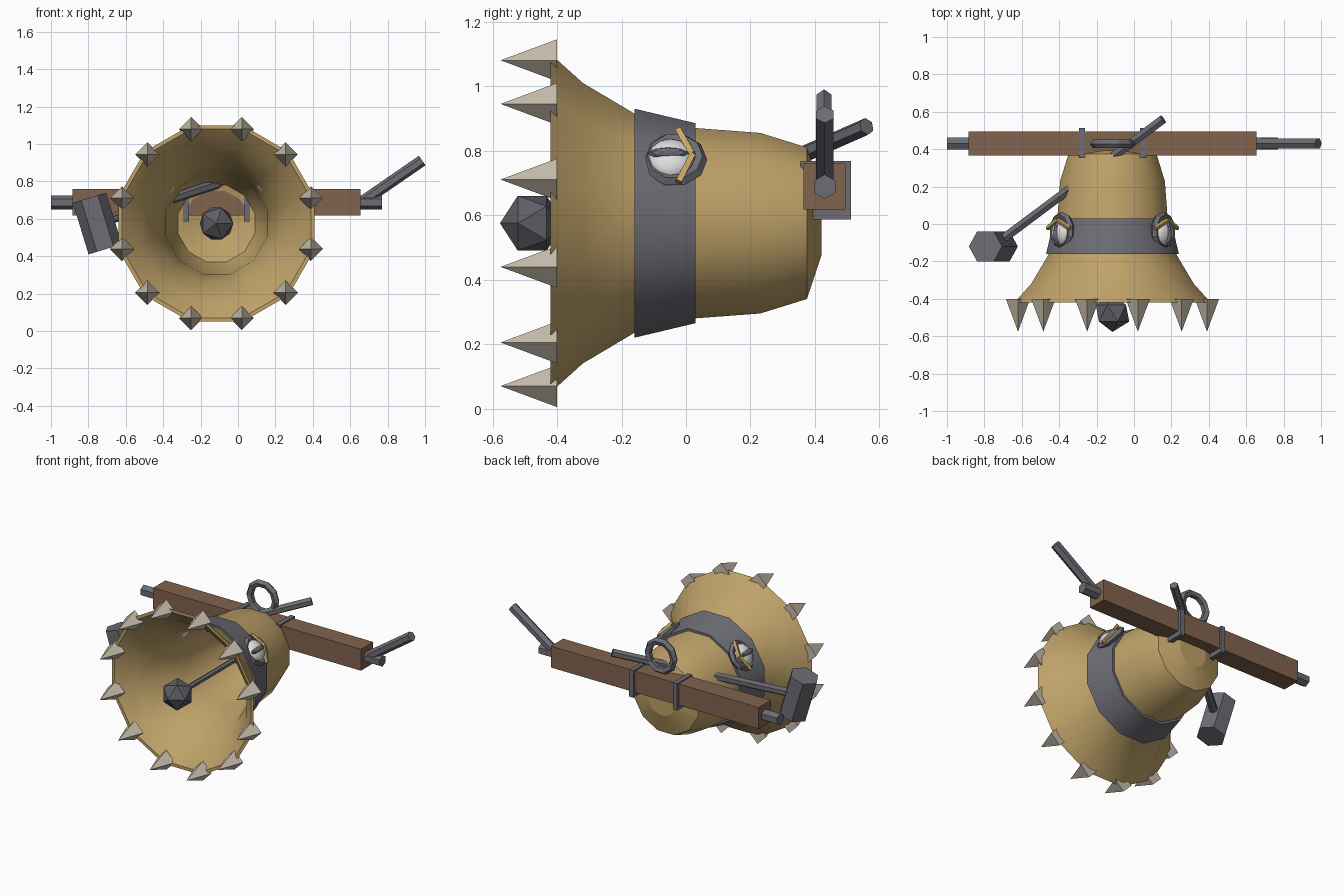
import bpy, bmesh, math
from mathutils import Matrix, Vector

if "Cube" in bpy.data.objects:
    bpy.data.objects.remove(bpy.data.objects["Cube"])

CX, CZ = -0.115, 0.575          # bell axis runs along y through here


def mat(name, col):
    m = bpy.data.materials.new(name)
    m.diffuse_color = (*col, 1)
    m.use_nodes = True
    m.node_tree.nodes["Principled BSDF"].inputs["Base Color"].default_value = m.diffuse_color
    return m


GOLD = mat("bell bronze", (0.52, 0.36, 0.14))
BROW = mat("bright gold", (0.60, 0.40, 0.12))
IRON = mat("iron grey", (0.15, 0.15, 0.175))
DARK = mat("clapper iron", (0.11, 0.11, 0.13))
WOOD = mat("brown wood", (0.22, 0.125, 0.075))
BONE = mat("pale spike", (0.57, 0.51, 0.41))
WHITE = mat("eye white", (0.75, 0.75, 0.75))


def finish(name, bm, m, smooth=None):
    bmesh.ops.recalc_face_normals(bm, faces=bm.faces)
    me = bpy.data.meshes.new(name)
    bm.to_mesh(me)
    bm.free()
    me.materials.append(m)
    ob = bpy.data.objects.new(name, me)
    bpy.context.collection.objects.link(ob)
    if smooth:
        bpy.ops.object.select_all(action='DESELECT')
        ob.select_set(True)
        bpy.context.view_layer.objects.active = ob
        bpy.ops.object.shade_smooth_by_angle(angle=math.radians(smooth))
    return ob


def box(name, x0, x1, y0, y1, z0, z1, m):
    bm = bmesh.new()
    M = Matrix.Translation(((x0 + x1) / 2, (y0 + y1) / 2, (z0 + z1) / 2)) @ \
        Matrix.Diagonal((x1 - x0, y1 - y0, z1 - z0, 1))
    bmesh.ops.create_cube(bm, size=1, matrix=M)
    return finish(name, bm, m)


def add_bar(bm, p, q, r, n=6):
    p, q = Vector(p), Vector(q)
    M = Matrix.Translation((p + q) / 2) @ (q - p).to_track_quat('Z', 'Y').to_matrix().to_4x4()
    bmesh.ops.create_cone(bm, cap_ends=True, segments=n, radius1=r, radius2=r,
                          depth=(q - p).length, matrix=M)


def bar(name, p, q, r, m, n=6):
    bm = bmesh.new()
    add_bar(bm, p, q, r, n)
    return finish(name, bm, m)


def lathe(name, prof, m, closed=False, cap=False, smooth=None):
    """Twelve-sided revolve about the bell axis; profile is (y, flat radius)."""
    bm = bmesh.new()
    rings = []
    for y, r in prof:
        R = r / math.cos(math.pi / 12)
        rings.append([bm.verts.new((CX + R * math.cos(math.pi / 6 * (i + .5)), y,
                                    CZ + R * math.sin(math.pi / 6 * (i + .5))))
                      for i in range(12)])
    pairs = list(zip(rings, rings[1:])) + ([(rings[-1], rings[0])] if closed else [])
    for a, b in pairs:
        for i in range(12):
            j = (i + 1) % 12
            bm.faces.new((a[i], a[j], b[j], b[i]))
    if cap:
        bm.faces.new(rings[0])
        bm.faces.new(rings[-1])
    return finish(name, bm, m, smooth)


def ring(name, M, R, r, n, k, m):
    """Low-poly torus around local z."""
    bm = bmesh.new()
    v = [[bm.verts.new(M @ Vector(((R + r * math.cos(b)) * math.cos(a),
                                   (R + r * math.cos(b)) * math.sin(a), r * math.sin(b))))
          for b in [2 * math.pi * j / k for j in range(k)]]
         for a in [2 * math.pi * i / n for i in range(n)]]
    for i in range(n):
        for j in range(k):
            bm.faces.new((v[i][j], v[(i + 1) % n][j],
                          v[(i + 1) % n][(j + 1) % k], v[i][(j + 1) % k]))
    return finish(name, bm, m)


# bell: outer wall, then back along the inner wall to the lip
outer = [(-.42, .525), (-.32, .435), (-.16, .34), (.03, .295), (.23, .28), (.375, .235), (.42, .1)]
inner = [(.392, .09), (.355, .205), (.22, .253), (.03, .27), (-.17, .315), (-.33, .41), (-.42, .505)]
bell = lathe("bell", outer + inner, GOLD, cap=False, closed=True, smooth=35)
bm = bmesh.new()
bm.from_mesh(bell.data)             # close the crown, outside and inside
bm.verts.ensure_lookup_table()
for k in (6, 7):
    bm.faces.new([bm.verts[k * 12 + i] for i in range(12)])
old = [f for f in bm.faces if len(f.verts) == 4 and
       {v.index // 12 for v in f.verts} == {6, 7}]
bmesh.ops.delete(bm, geom=old, context='FACES_ONLY')
bmesh.ops.recalc_face_normals(bm, faces=bm.faces)
bm.to_mesh(bell.data)
bm.free()

# iron band round the waist
lathe("band", [(-.16, .355), (.03, .31), (.03, .285), (-.16, .33)], IRON, closed=True, smooth=35)

# spikes on the lip, one per corner
bm = bmesh.new()
for i in range(12):
    a = math.pi / 6 * (i + .5)
    M = Matrix.Translation((CX + .523 * math.cos(a), -.4875, CZ + .523 * math.sin(a))) @ \
        Matrix.Rotation(math.pi / 2, 4, 'X')
    bmesh.ops.create_cone(bm, cap_ends=True, segments=4, radius1=.065, radius2=0,
                          depth=.175, matrix=M)
finish("lip_spikes", bm, BONE)

# clapper
bm = bmesh.new()
bmesh.ops.create_icosphere(bm, subdivisions=1, radius=.1,
                           matrix=Matrix.Translation((CX, -.477, CZ)) @
                           Matrix.Rotation(math.pi / 2, 4, 'X'))
finish("clapper_ball", bm, DARK)
bar("clapper_rod", (CX, -.42, CZ), (CX, .40, CZ), .018, IRON)

# eyes on both sides of the band
for s, side in ((1, "right"), (-1, "left")):
    e = math.radians(36)
    n = Vector((s * math.cos(e), 0, math.sin(e)))
    t = Vector((-s * math.sin(e), 0, math.cos(e)))
    c = Vector((CX, -.035, CZ)) + n * .334
    # local x = bell axis, y = tangent, z = outward
    F = Matrix.Translation(c) @ Matrix((Vector((0, 1, 0)), t, n)).transposed().to_4x4()
    ring(side + "_eye_ring", F, .08, .021, 10, 5, IRON)
    bm = bmesh.new()
    bmesh.ops.create_uvsphere(bm, u_segments=12, v_segments=8, radius=1,
                              matrix=F @ Matrix.Translation((-.012, 0, 0)) @
                              Matrix.Diagonal((.074, .074, .045, 1)))
    finish(side + "_eyeball", bm, WHITE, 40)
    bm = bmesh.new()
    bmesh.ops.create_uvsphere(bm, u_segments=8, v_segments=6, radius=1,
                              matrix=F @ Matrix.Translation((-.02, 0, .035)) @
                              Matrix.Diagonal((.065, .018, .018, 1)))
    finish(side + "_pupil", bm, IRON)
    bm = bmesh.new()
    mid = F @ Vector((.055, 0, .03))
    for k in (1, -1):
        add_bar(bm, mid, F @ Vector((.012, k * .10, .022)), .013, 4)
    finish(side + "_brow", bm, BROW)

# headstock beam, axle, straps
box("beam", -.885, .655, .365, .495, .617, .76, WOOD)
bar("axle", (-1.0, .43, .688), (.77, .43, .688), .038, IRON)
for x, side in ((-.277, "left"), (.047, "right")):
    box(side + "_strap", x - .016, x + .016, .355, .512, .587, .768, IRON)

# crank lever and crown ring
bar("crank", (.67, .43, .695), (.985, .43, .912), .031, IRON)
ring("crown_ring", Matrix.Translation((CX, .428, .875)) @ Matrix.Rotation(math.pi / 2, 4, 'X'),
     .097, .024, 10, 5, IRON)

# hammer: handle pierces the bell
bar("hammer_handle", (-.755, -.12, .575), (.155, .56, .875), .027, IRON)
bm = bmesh.new()
bmesh.ops.create_cone(bm, cap_ends=True, segments=6, radius1=.093, radius2=.093, depth=.288,
                      matrix=Matrix.Translation((-.752, -.12, .575)) @
                      Matrix.Rotation(math.radians(-17), 4, 'Y') @
                      Matrix.Rotation(math.pi / 6, 4, 'Z'))
head = finish("hammer_head", bm, IRON)
